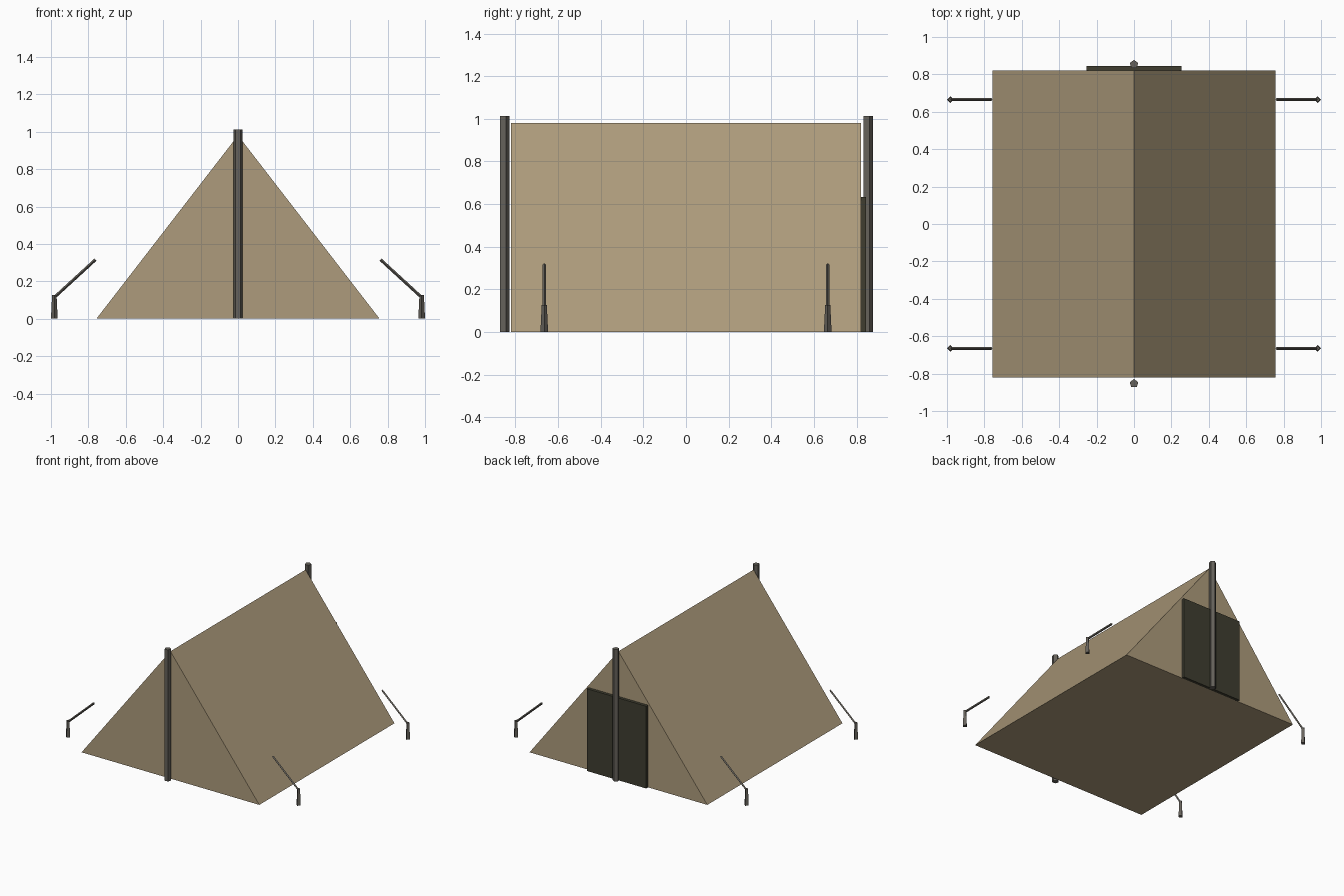
import bpy
import math
from mathutils import Vector

cube = bpy.data.objects.get("Cube")
if cube:
    bpy.data.objects.remove(cube, do_unlink=True)


def material(name, colour):
    mat = bpy.data.materials.new(name)
    mat.use_nodes = True
    mat.diffuse_color = (*colour, 1)
    bsdf = next(n for n in mat.node_tree.nodes if n.type == 'BSDF_PRINCIPLED')
    bsdf.inputs["Base Color"].default_value = (*colour, 1)
    return mat


canvas = material("tan canvas", (0.42, 0.33, 0.20))
dark = material("dark opening", (0.05, 0.048, 0.03))
wood = material("grey wood", (0.13, 0.12, 0.103))


def loft(name, ring_a, ring_b, mat):
    """Closed solid between two rings of equal length."""
    n = len(ring_a)
    faces = [(i, (i + 1) % n, n + (i + 1) % n, n + i) for i in range(n)]
    faces += [tuple(reversed(range(n))), tuple(range(n, 2 * n))]
    mesh = bpy.data.meshes.new(name)
    mesh.from_pydata([tuple(v) for v in ring_a + ring_b], [], faces)
    mesh.materials.append(mat)
    obj = bpy.data.objects.new(name, mesh)
    bpy.context.collection.objects.link(obj)
    return obj


def rod(name, start, end, r_start, r_end, sides, mat):
    """Faceted rod from start to end, with a corner towards +y."""
    start, end = Vector(start), Vector(end)
    axis = (end - start).normalized()
    v = Vector((0, 1, 0))
    u = v.cross(axis)
    angles = [2 * math.pi * i / sides for i in range(sides)]
    spokes = [v * math.cos(a) - u * math.sin(a) for a in angles]
    return loft(name, [start + s * r_start for s in spokes],
                [end + s * r_end for s in spokes], mat)


def extrude_y(name, outline, y0, y1, mat):
    """Solid from an x-z outline, running along y."""
    return loft(name, [Vector((x, y0, z)) for x, z in outline],
                [Vector((x, y1, z)) for x, z in outline], mat)


# Canvas body and the doorway panel at the back
extrude_y("tent_body", [(-0.757, 0), (0.757, 0), (0, 0.98)], -0.822, 0.822, canvas)
extrude_y("door_panel", [(-0.253, 0), (0.253, 0), (0.253, 0.633), (-0.253, 0.633)],
          0.815, 0.845, dark)

# Ridge poles at both ends
for end, y in (("front", -0.853), ("back", 0.853)):
    rod(end + "_pole", (0, y, 0), (0, y, 1.013), 0.024, 0.024, 5, wood)

# Pegs and guy ropes at the four corners
for side, sx in (("left", 1), ("right", -1)):
    for end, y in (("front", -0.665), ("back", 0.665)):
        corner = end + "_" + side
        rod(corner + "_peg", (sx * 0.982, y, 0), (sx * 0.982, y, 0.126),
            0.018, 0.012, 4, wood)
        rod(corner + "_rope", (sx * 0.98, y, 0.116), (sx * 0.762, y, 0.316),
            0.008, 0.008, 4, wood)
